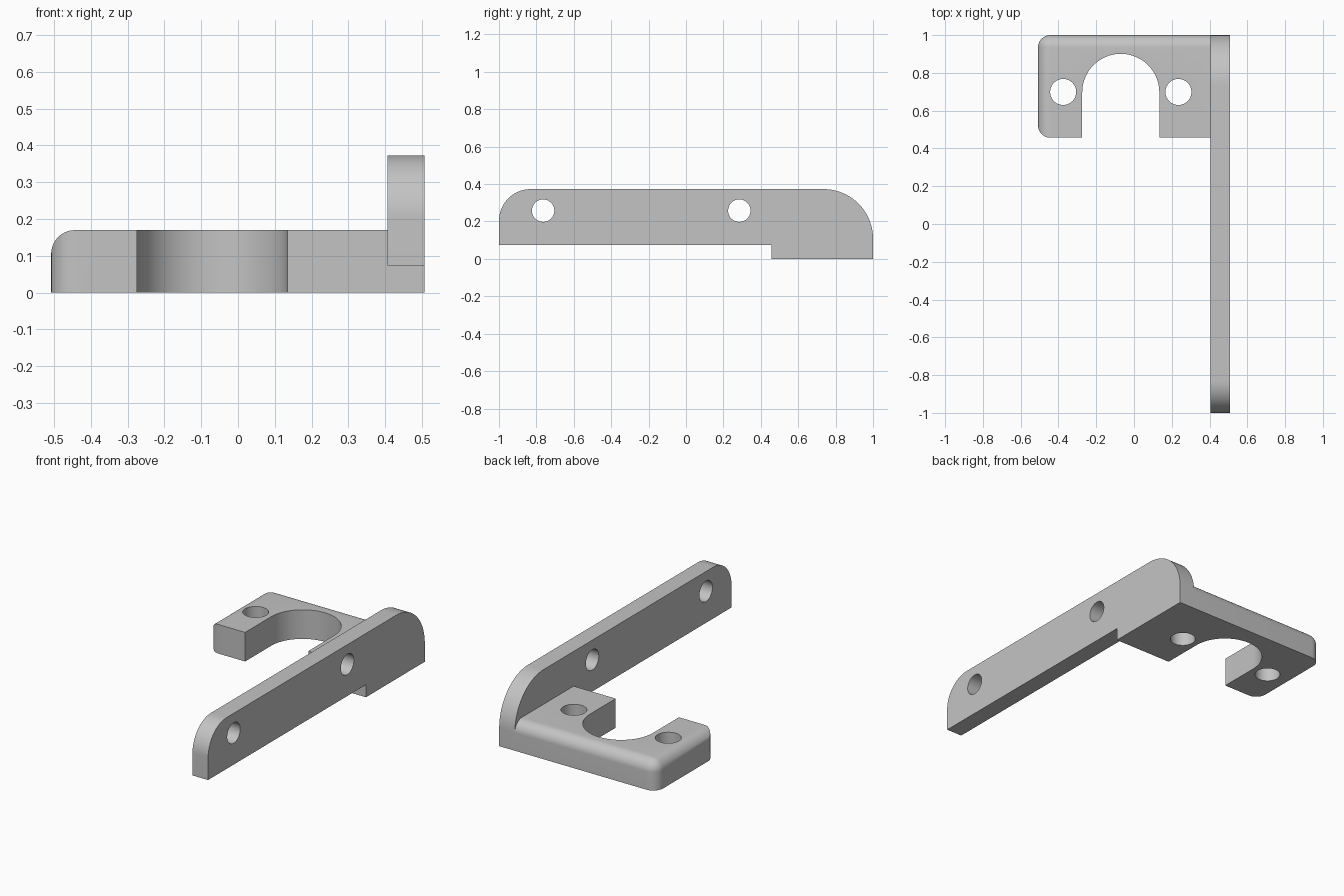
import bpy, bmesh, math
from mathutils import Vector

cube = bpy.data.objects.get("Cube")
if cube:
    bpy.data.objects.remove(cube, do_unlink=True)

grey = bpy.data.materials.new("light_grey")
grey.use_nodes = True
grey.diffuse_color = (0.55, 0.55, 0.55, 1)
grey.node_tree.nodes["Principled BSDF"].inputs["Base Color"].default_value = grey.diffuse_color


def arc(cx, cy, r, start, end, steps=20):
    """Points along a circular arc, angles in degrees."""
    angles = [math.radians(start + (end - start) * i / steps) for i in range(steps + 1)]
    return [(cx + r * math.cos(a), cy + r * math.sin(a)) for a in angles]


def finish(name, bm):
    bmesh.ops.recalc_face_normals(bm, faces=bm.faces)
    mesh = bpy.data.meshes.new(name)
    bm.to_mesh(mesh)
    bm.free()
    mesh.materials.append(grey)
    obj = bpy.data.objects.new(name, mesh)
    bpy.context.collection.objects.link(obj)
    return obj


def prism(name, outline, axis, low, high):
    """Extrude a closed outline along x (outline in yz) or z (outline in xy)."""
    bm = bmesh.new()
    place = (lambda a, b: (low, a, b)) if axis == "x" else (lambda a, b: (a, b, low))
    face = bm.faces.new([bm.verts.new(place(a, b)) for a, b in outline])
    move = Vector((high - low, 0, 0)) if axis == "x" else Vector((0, 0, high - low))
    top = bmesh.ops.extrude_face_region(bm, geom=[face])["geom"]
    bmesh.ops.translate(bm, vec=move, verts=[v for v in top if isinstance(v, bmesh.types.BMVert)])
    return finish(name, bm)


def combine(target, tool, operation):
    """Apply a boolean and remove the helper."""
    mod = target.modifiers.new("combine", "BOOLEAN")
    mod.operation, mod.solver, mod.object = operation, "EXACT", tool
    bpy.context.view_layer.objects.active = target
    bpy.ops.object.modifier_apply(modifier=mod.name)
    bpy.data.objects.remove(tool, do_unlink=True)


LEFT, RIGHT, WALL = -0.508, 0.507, 0.406
FRONT, BACK, THICK, FILLET = 0.457, 1.0, 0.17, 0.065

# Mounting foot: block with its outer back corner rounded in all directions
bm = bmesh.new()
bmesh.ops.create_cube(bm, size=1)
for v in bm.verts:
    v.co = (LEFT if v.co.x < 0 else WALL + 0.05,
            FRONT if v.co.y < 0 else BACK,
            0 if v.co.z < 0 else THICK)


def rounded(edge):
    ends = [v.co for v in edge.verts]
    on_left = all(abs(p.x - LEFT) < 0.001 for p in ends)
    on_back = all(abs(p.y - BACK) < 0.001 for p in ends)
    on_top = all(abs(p.z - THICK) < 0.001 for p in ends)
    return on_left + on_back + on_top == 2


bmesh.ops.bevel(bm, geom=[e for e in bm.edges if rounded(e)], offset=FILLET,
                segments=10, profile=0.5, affect="EDGES")
foot = finish("bracket", bm)

# Trim the foot to its plan: rounded front corner and round-ended slot
SLOT_X, SLOT_Y, SLOT_R = -0.07, 0.697, 0.204
plan = arc(LEFT + FILLET, FRONT + FILLET, FILLET, 180, 270, 10)
plan += [(SLOT_X - SLOT_R, FRONT)]
plan += arc(SLOT_X, SLOT_Y, SLOT_R, 180, 0, 40)
plan += [(SLOT_X + SLOT_R, FRONT), (1, FRONT), (1, 1.5), (LEFT, 1.5)]
combine(foot, prism("plan_cutter", plan, "z", -0.1, 0.5), "INTERSECT")

# Screw holes through the foot
for x in (-0.375, 0.235):
    hole = arc(x, 0.699, 0.069, 0, 360, 40)[:-1]
    combine(foot, prism("hole_cutter", hole, "z", -0.1, 0.5), "DIFFERENCE")

# Long side plate with rounded top corners and a stepped underside
STEP, TOP, FRONT_R, BACK_R = 0.073, 0.373, 0.17, 0.265
side = [(-1, STEP), (FRONT, STEP), (FRONT, 0), (BACK, 0)]
side += arc(BACK - BACK_R, TOP - BACK_R, BACK_R, 0, 90)
side += arc(FRONT_R - 1, TOP - FRONT_R, FRONT_R, 90, 180)
plate = prism("side_plate", side, "x", WALL, RIGHT)
for y in (-0.764, 0.285):
    hole = arc(y, 0.258, 0.06, 0, 360, 40)[:-1]
    combine(plate, prism("hole_cutter", hole, "x", 0.2, 0.7), "DIFFERENCE")

# Join both parts into one solid
combine(foot, plate, "UNION")
bpy.ops.object.select_all(action="DESELECT")
foot.select_set(True)
bpy.context.view_layer.objects.active = foot
bpy.ops.object.shade_smooth_by_angle(angle=math.radians(30))
